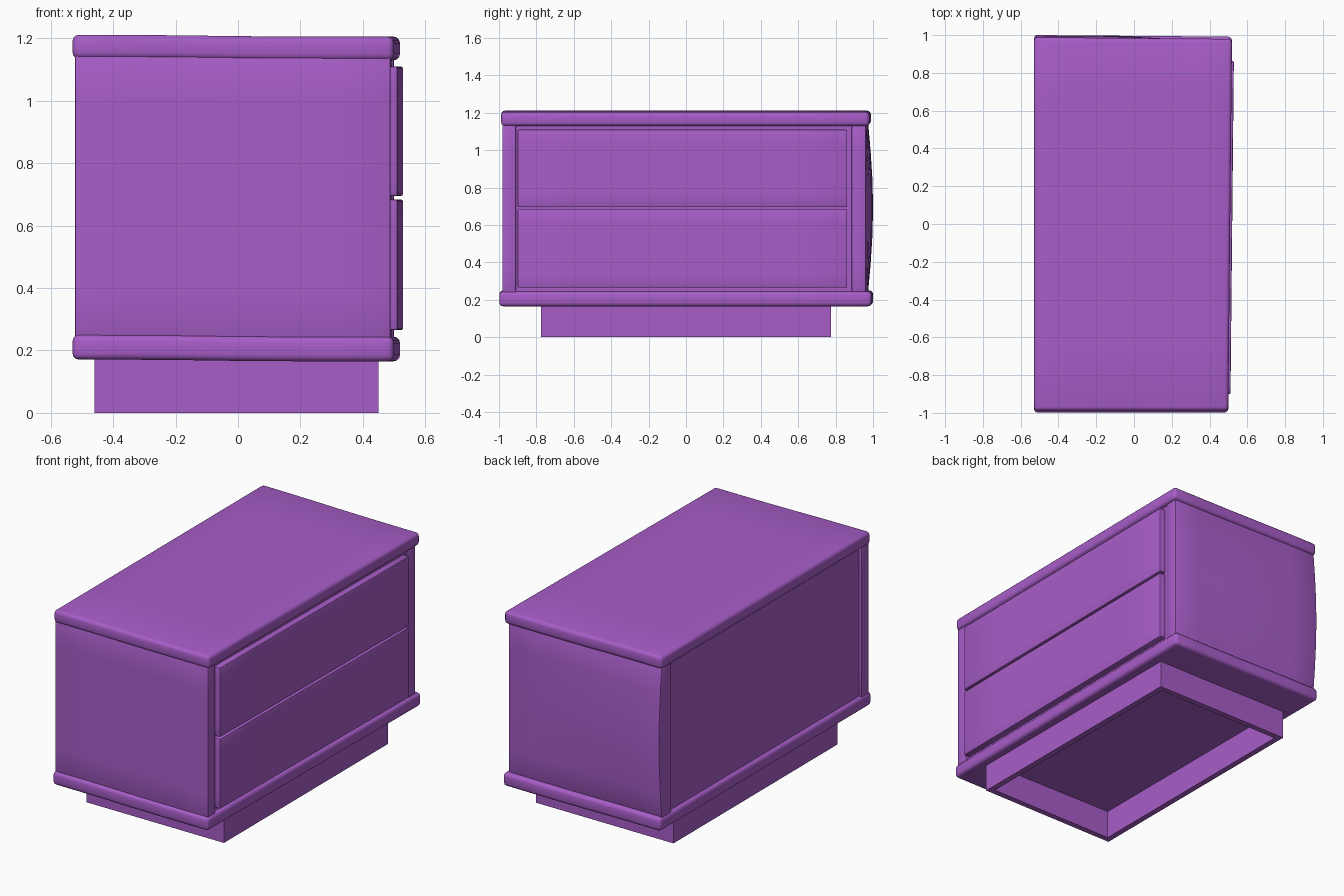
import bpy, bmesh, math

if "Cube" in bpy.data.objects:
    bpy.data.objects.remove(bpy.data.objects["Cube"])

mat = bpy.data.materials.new("purple")
mat.diffuse_color = (0.39, 0.11, 0.58, 1)
mat.use_nodes = True
mat.node_tree.nodes["Principled BSDF"].inputs["Base Color"].default_value = mat.diffuse_color


def skew(v):
    # Front plane drifts outward towards +y, slabs dip slightly towards +x
    if v.x > 0:
        v.x += 0.01 * v.y
    if v.y > 0.9:
        v.y -= 0.008 * (v.x + 0.5)
    v.z -= 0.003 * math.tanh(5 * (v.x + 0.1))


def bowed(v):
    # Right-hand end panel swells towards the back
    if v.y > 0.94:
        back = min(1, max(0, (0.5 - v.x) / 0.6))
        v.y += 0.03 * back * math.sin(math.pi * (v.z - 0.2) / 0.98)
    skew(v)


def box(name, lo, hi, bevel=0.0, segments=3, warp=skew, cuts=6):
    bm = bmesh.new()
    bmesh.ops.create_cube(bm, size=1)
    for v in bm.verts:
        v.co = [(lo[i] + hi[i]) / 2 + v.co[i] * (hi[i] - lo[i]) for i in range(3)]
    if bevel:
        bmesh.ops.bevel(bm, geom=bm.edges[:], offset=bevel, segments=segments,
                        profile=0.5, affect='EDGES')
    # Slice into a grid so the warp bends smoothly
    for axis in range(3):
        if hi[axis] - lo[axis] < 0.3:
            continue
        for k in range(1, cuts):
            co, no = [0, 0, 0], [0, 0, 0]
            co[axis] = lo[axis] + (hi[axis] - lo[axis]) * k / cuts
            no[axis] = 1
            geom = bm.verts[:] + bm.edges[:] + bm.faces[:]
            bmesh.ops.bisect_plane(bm, geom=geom, plane_co=co, plane_no=no)
    if warp:
        for v in bm.verts:
            warp(v.co)
    return finish(name, bm)


def finish(name, bm):
    bmesh.ops.recalc_face_normals(bm, faces=bm.faces[:])
    me = bpy.data.meshes.new(name)
    bm.to_mesh(me)
    bm.free()
    ob = bpy.data.objects.new(name, me)
    bpy.context.collection.objects.link(ob)
    me.materials.append(mat)
    bpy.ops.object.select_all(action='DESELECT')
    ob.select_set(True)
    bpy.context.view_layer.objects.active = ob
    bpy.ops.object.shade_smooth_by_angle(angle=math.radians(35))
    return ob


# Top and bottom boards with rounded edges
box("top_board", (-0.53, -0.988, 1.132), (0.509, 0.988, 1.208), 0.02)
box("bottom_board", (-0.53, -0.998, 0.168), (0.509, 1.0, 0.247), 0.02)

# End panels
box("left_end_panel", (-0.522, -0.982, 0.235), (0.498, -0.91, 1.145), 0.006, 2)
box("right_end_panel", (-0.522, 0.885, 0.235), (0.49, 0.97, 1.145), 0.006, 2, bowed)

# Carcass between the end panels, set back at front and rear
box("carcass", (-0.508, -0.93, 0.22), (0.482, 0.91, 1.15))

# Two drawer fronts
for name, z0, z1 in (("lower_drawer", 0.268, 0.686), ("upper_drawer", 0.698, 1.112)):
    box(name, (0.46, -0.9, z0), (0.52, 0.862, z1), 0.006, 2)

# Open plinth frame: extruded rectangular ring
bm = bmesh.new()
t = 0.035
corners = ((-1, -1), (1, -1), (1, 1), (-1, 1))
rings = []
for hx, hy, z in ((0.455, 0.775, 0), (0.455, 0.775, 0.18),
                  (0.455 - t, 0.775 - t, 0.18), (0.455 - t, 0.775 - t, 0)):
    rings.append([bm.verts.new((sx * hx - 0.005, sy * hy, z)) for sx, sy in corners])
for i in range(4):
    a, b = rings[i], rings[(i + 1) % 4]
    for j in range(4):
        k = (j + 1) % 4
        bm.faces.new((a[j], a[k], b[k], b[j]))
finish("plinth_frame", bm)
